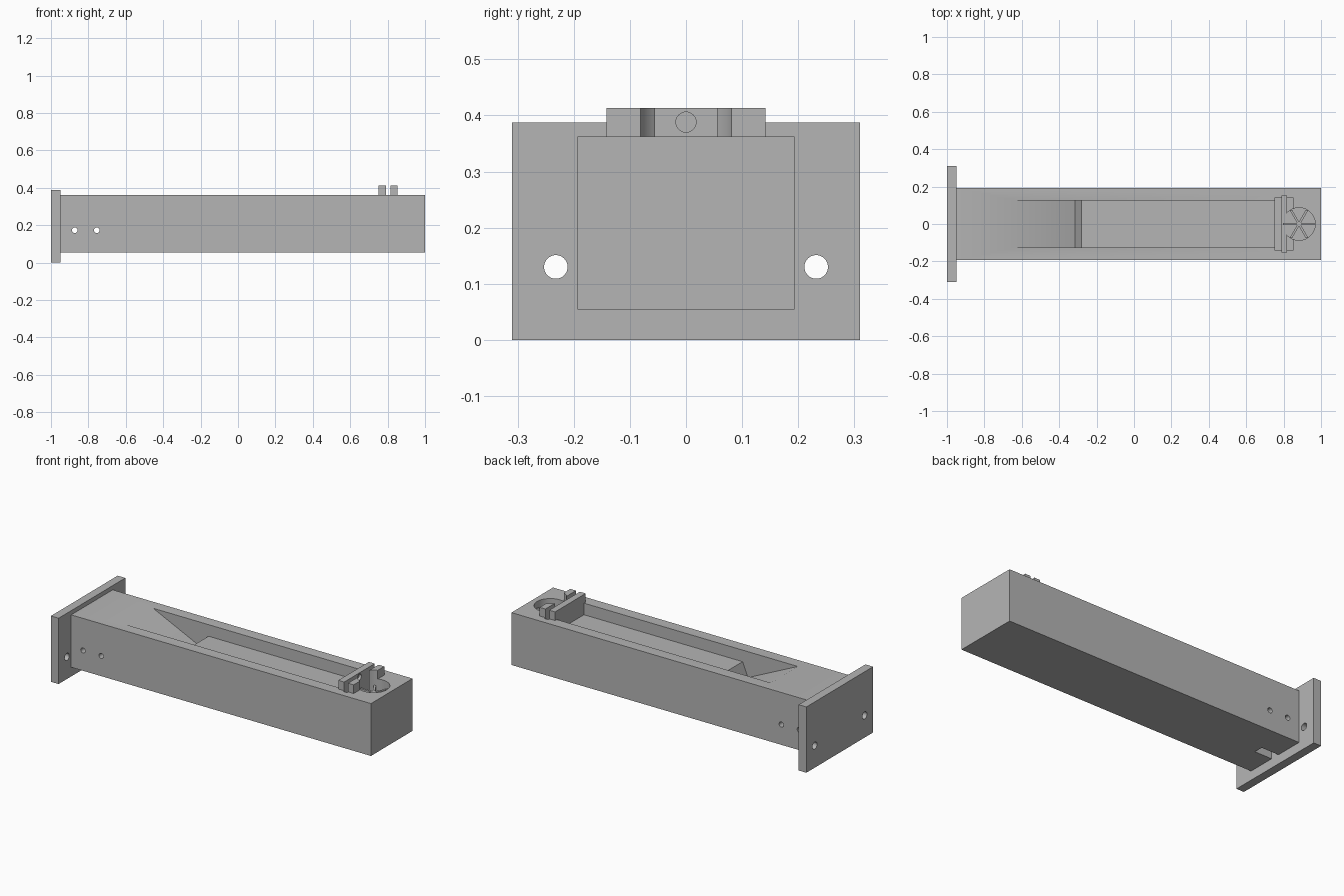
import bpy
import bmesh
import math
from mathutils import Matrix, Vector

if "Cube" in bpy.data.objects:
    bpy.data.objects.remove(bpy.data.objects["Cube"], do_unlink=True)

grey = bpy.data.materials.new("plain_grey")
grey.use_nodes = True
grey.diffuse_color = (0.46, 0.46, 0.46, 1)
grey.node_tree.nodes["Principled BSDF"].inputs["Base Color"].default_value = (0.46, 0.46, 0.46, 1)


def make_object(name, bm):
    bmesh.ops.recalc_face_normals(bm, faces=bm.faces)
    mesh = bpy.data.meshes.new(name)
    bm.to_mesh(mesh)
    bm.free()
    mesh.materials.append(grey)
    obj = bpy.data.objects.new(name, mesh)
    bpy.context.collection.objects.link(obj)
    return obj


def box(name, x, y, z, turn=Matrix.Identity(4)):
    bm = bmesh.new()
    size = Vector((x[1] - x[0], y[1] - y[0], z[1] - z[0]))
    centre = Vector((x[0] + x[1], y[0] + y[1], z[0] + z[1])) / 2
    place = Matrix.Translation(centre) @ Matrix.Diagonal(size).to_4x4()
    bmesh.ops.create_cube(bm, size=1, matrix=turn @ place)
    return make_object(name, bm)


def cylinder(name, centre, radius, length, axis="Z", sides=48):
    turns = {"X": Matrix.Rotation(math.pi / 2, 4, "Y"),
             "Y": Matrix.Rotation(math.pi / 2, 4, "X"),
             "Z": Matrix.Identity(4)}
    bm = bmesh.new()
    bmesh.ops.create_cone(bm, cap_ends=True, segments=sides, radius1=radius, radius2=radius,
                          depth=length, matrix=Matrix.Translation(centre) @ turns[axis])
    return make_object(name, bm)


def side_profile(name, points, half_width):
    bm = bmesh.new()
    face = bm.faces.new([bm.verts.new((x, -half_width, z)) for x, z in points])
    new = bmesh.ops.extrude_face_region(bm, geom=[face])["geom"]
    bmesh.ops.translate(bm, vec=(0, 2 * half_width, 0),
                        verts=[v for v in new if isinstance(v, bmesh.types.BMVert)])
    # The starting face stays in place as the near cap
    if not face.is_valid or len(bm.faces) < len(points) + 2:
        bm.faces.new([v for v in bm.verts if v.co.y < 0])
    return make_object(name, bm)


def cut(target, cutters):
    bpy.context.view_layer.objects.active = target
    for cutter in cutters:
        cutter.hide_render = True
        mod = target.modifiers.new("cut", "BOOLEAN")
        mod.operation = "DIFFERENCE"
        mod.solver = "EXACT"
        mod.object = cutter
        bpy.ops.object.modifier_apply(modifier=mod.name)
        bpy.data.objects.remove(cutter, do_unlink=True)


TOP = 0.362
PIT = (0.882, 0)
PIT_RADIUS = 0.087


def pit_cutter():
    return cylinder("pit_cutter", (*PIT, 0.48), PIT_RADIUS, 0.4)


# Mounting plate with two bolt holes
plate = box("mounting_plate", (-1, -0.95), (-0.31, 0.31), (0, 0.387))
cut(plate, [cylinder("bolt_hole", (-0.975, s * 0.232, 0.13), 0.021, 0.2, "X") for s in (-1, 1)])

# Main beam: ramped trough, gate slit, round pit, pin holes and underside slot
beam = box("main_beam", (-0.95, 1), (-0.193, 0.193), (0.054, TOP))
slope = (TOP - 0.21) / (0.64 - 0.315)
trough = side_profile("trough_cutter", [
    (-0.64, TOP), (-0.315, 0.21), (-0.28, 0.294), (0.752, 0.294),
    (0.752, TOP + 0.1), (-0.64 - 0.1 / slope, TOP + 0.1)], 0.126)
cutters = [
    trough,
    box("slit_cutter", (0.79, 0.815), (-0.152, 0.152), (0.28, 0.6)),
    pit_cutter(),
    box("slot_cutter", (-0.99, -0.837), (-0.027, 0.027), (0, 0.11)),
]
cutters += [cylinder("pin_hole", (x, 0, 0.173), 0.015, 1, "Y", 32) for x in (-0.873, -0.755)]
cut(beam, cutters)

# Pair of gate guides, the outer one hollowed by the pit
inner_guide = box("inner_gate_guide", (0.752, 0.79), (-0.142, 0.142), (TOP, 0.413))
cut(inner_guide, [cylinder("axle_hole", (0.79, 0, 0.388), 0.018, 0.03, "X", 32)])
outer_guide = box("outer_gate_guide", (0.815, 0.852), (-0.142, 0.142), (TOP, 0.413))
cut(outer_guide, [pit_cutter()])

# Wheel of six blades on the pit floor
for i in range(3):
    turn = Matrix.Translation((*PIT, 0)) @ Matrix.Rotation(i * math.pi / 3, 4, "Z")
    box(f"wheel_blade_{i + 1}", (-0.085, 0.085), (-0.006, 0.006), (0.28, 0.325), turn)

# Smooth the rounded walls and the ramp, keep hard edges
for obj in (plate, beam, inner_guide, outer_guide):
    bpy.ops.object.select_all(action="DESELECT")
    obj.select_set(True)
    bpy.context.view_layer.objects.active = obj
    bpy.ops.object.shade_smooth_by_angle(angle=math.radians(30))
